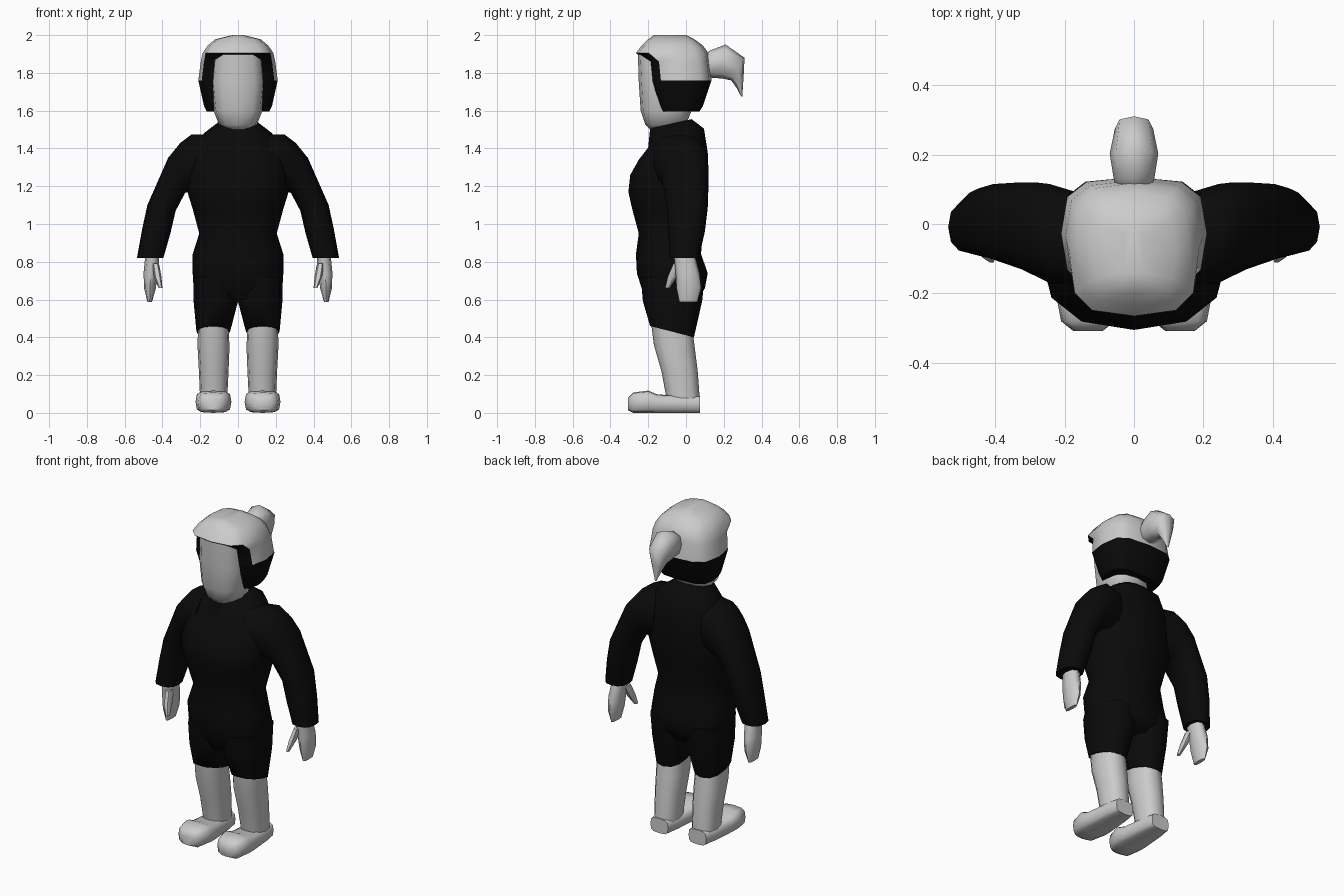
import bpy, bmesh, math
from mathutils import Vector


def material(name, c):
    m = bpy.data.materials.new(name)
    m.diffuse_color = (c, c, c, 1)
    return m


GREY = material("light_grey", 0.6)
BLACK = material("black", 0.003)


def ring(c, u, v, n=12, e=2.4):
    """Rounded-box ring around c with half-extent vectors u and v."""
    pts = []
    for i in range(n):
        a = 2 * math.pi * i / n
        f = lambda t: math.copysign(abs(t) ** (2 / e), t) if abs(t) > 1e-6 else 0
        pts.append(Vector(c) + Vector(u) * f(math.cos(a)) + Vector(v) * f(math.sin(a)))
    return pts


def flat(z, x0, x1, y0, y1, tilt=0, n=12, e=2.4):
    """Horizontal ring; tilt raises the back and lowers the front."""
    return ring(((x0 + x1) / 2, (y0 + y1) / 2, z), ((x1 - x0) / 2, 0, 0),
                (0, (y1 - y0) / 2, tilt), n, e)


def loft(name, rings, mat, side=1, angle=60, paint=None):
    """Closed skin over the rings; paint(face) marks faces for the second colour."""
    bm = bmesh.new()
    rows = [[bm.verts.new((p.x * side, p.y, p.z)) for p in r] for r in rings]
    for a, b in zip(rows, rows[1:]):
        for i in range(len(a)):
            j = (i + 1) % len(a)
            bm.faces.new((a[i], a[j], b[j], b[i]))
    bm.faces.new(rows[0])
    bm.faces.new(rows[-1])
    bmesh.ops.recalc_face_normals(bm, faces=bm.faces)
    bm.normal_update()
    if paint:
        for f in bm.faces:
            f.material_index = int(paint(f))
    me = bpy.data.meshes.new(name)
    bm.to_mesh(me)
    bm.free()
    me.materials.append(mat)
    if paint:
        me.materials.append(BLACK)
    me.shade_smooth()
    me.set_sharp_from_angle(angle=math.radians(angle))
    ob = bpy.data.objects.new(name, me)
    bpy.context.collection.objects.link(ob)
    return ob


# Torso: z, half width, front y, back y, tilt
torso = [(0.60, 0.20, -0.20, 0.06, 0), (0.66, 0.235, -0.235, 0.10, 0),
         (0.74, 0.24, -0.26, 0.115, 0), (0.84, 0.24, -0.265, 0.08, 0),
         (0.95, 0.205, -0.25, 0.085, 0), (1.08, 0.24, -0.285, 0.11, 0),
         (1.17, 0.268, -0.305, 0.118, 0), (1.26, 0.27, -0.295, 0.12, 0),
         (1.36, 0.25, -0.25, 0.115, 0.02), (1.455, 0.20, -0.20, 0.095, 0.05),
         (1.53, 0.11, -0.19, 0.03, 0.025)]
loft("torso_suit", [flat(z, -w, w, a, b, t) for z, w, a, b, t in torso], BLACK)

# Head and neck
face = [(1.50, 0.05, -0.19, -0.05), (1.525, 0.10, -0.215, 0.0),
        (1.60, 0.13, -0.24, 0.03), (1.75, 0.145, -0.25, 0.05), (1.91, 0.13, -0.255, 0.0)]
loft("head", [flat(z, -w, w, a, b, e=2.8) for z, w, a, b in face], GREY)

# Hair band below the cap
hair = [(1.595, 0.165, -0.14, 0.07), (1.625, 0.18, -0.15, 0.09), (1.76, 0.21, -0.19, 0.135)]
loft("hair", [flat(z, -w, w, a, b, e=3.4) for z, w, a, b in hair], BLACK, angle=45)

# Head scarf with a dark underside around the brow
scarf = [(1.76, 0.21, -0.19, 0.135), (1.86, 0.197, -0.20, 0.125),
         (1.905, 0.187, -0.265, 0.118), (1.945, 0.16, -0.235, 0.09),
         (1.978, 0.12, -0.20, 0.045), (2.0, 0.03, -0.17, 0.0)]
loft("head_scarf", [flat(z, -w, w, a, b, e=3.2) for z, w, a, b in scarf], GREY, angle=50,
     paint=lambda f: f.normal.y < -0.45 and f.calc_center_median().z < 1.9)

# Scarf tail: upper (y, z), lower (y, z), half width
tail = [(0.09, 1.89, 0.09, 1.79, 0.045), (0.13, 1.92, 0.125, 1.775, 0.058),
        (0.21, 1.95, 0.195, 1.77, 0.07), (0.31, 1.88, 0.24, 1.76, 0.055),
        (0.305, 1.78, 0.268, 1.72, 0.03), (0.298, 1.675, 0.292, 1.675, 0.005)]
loft("scarf_tail", [ring((0, (a + c) / 2, (b + d) / 2), (w, 0, 0),
                         (0, (a - c) / 2, (b - d) / 2), 8) for a, b, c, d, w in tail], GREY)

# Sleeve: outer (x, z), inner (x, z), front y, back y
sleeve = [(0.16, 1.475, 0.16, 1.17, -0.19, 0.09), (0.245, 1.475, 0.24, 1.17, -0.17, 0.115),
          (0.305, 1.43, 0.262, 1.17, -0.15, 0.12), (0.37, 1.35, 0.28, 1.165, -0.13, 0.12),
          (0.48, 1.10, 0.33, 1.07, -0.10, 0.115), (0.508, 0.97, 0.358, 0.95, -0.095, 0.10),
          (0.535, 0.82, 0.395, 0.82, -0.085, 0.068)]
# Thigh, shin and hand: z, inner x, outer x, front y, back y, tilt
thigh = [(0.72, 0.01, 0.235, -0.24, 0.10, 0), (0.59, 0.0, 0.235, -0.228, 0.085, 0),
         (0.43, 0.042, 0.22, -0.19, 0.042, -0.03)]
shin = [(0.46, 0.05, 0.212, -0.185, 0.035, -0.02), (0.35, 0.045, 0.214, -0.17, 0.047, -0.01),
        (0.22, 0.05, 0.207, -0.13, 0.062, 0), (0.06, 0.058, 0.20, -0.10, 0.074, 0)]
hand = [(0.84, 0.415, 0.49, -0.065, 0.045, 0), (0.74, 0.425, 0.50, -0.055, 0.072, 0),
        (0.66, 0.435, 0.497, -0.05, 0.08, 0), (0.588, 0.455, 0.48, -0.035, 0.06, 0)]
thumb = [(0.79, 0.418, 0.455, -0.07, -0.01, 0), (0.72, 0.405, 0.445, -0.10, -0.045, 0),
         (0.66, 0.40, 0.42, -0.112, -0.085, 0)]
# Foot: y, inner x, outer x, top z, lowest z
foot = [(-0.308, 0.09, 0.175, 0.08, 0.015), (-0.28, 0.055, 0.21, 0.108, 0),
        (-0.20, 0.035, 0.225, 0.118, 0), (-0.15, 0.04, 0.22, 0.097, 0),
        (0.0, 0.055, 0.205, 0.092, 0), (0.075, 0.07, 0.19, 0.09, 0)]

for label, s in (("right", 1), ("left", -1)):
    loft(label + "_sleeve", [ring(((a + c) / 2, (y0 + y1) / 2, (b + d) / 2),
                                  ((a - c) / 2, 0, (b - d) / 2), (0, (y1 - y0) / 2, 0))
                             for a, b, c, d, y0, y1 in sleeve], BLACK, s)
    loft(label + "_thigh", [flat(*r) for r in thigh], BLACK, s)
    loft(label + "_shin", [flat(*r) for r in shin], GREY, s)
    loft(label + "_hand", [flat(*r, n=8) for r in hand], GREY, s)
    loft(label + "_thumb", [flat(*r, n=6) for r in thumb], GREY, s)
    loft(label + "_foot", [ring(((a + b) / 2, y, (t + l) / 2), ((b - a) / 2, 0, 0),
                                (0, 0, (t - l) / 2), 12, 3.6)
                           for y, a, b, t, l in foot], GREY, s)
